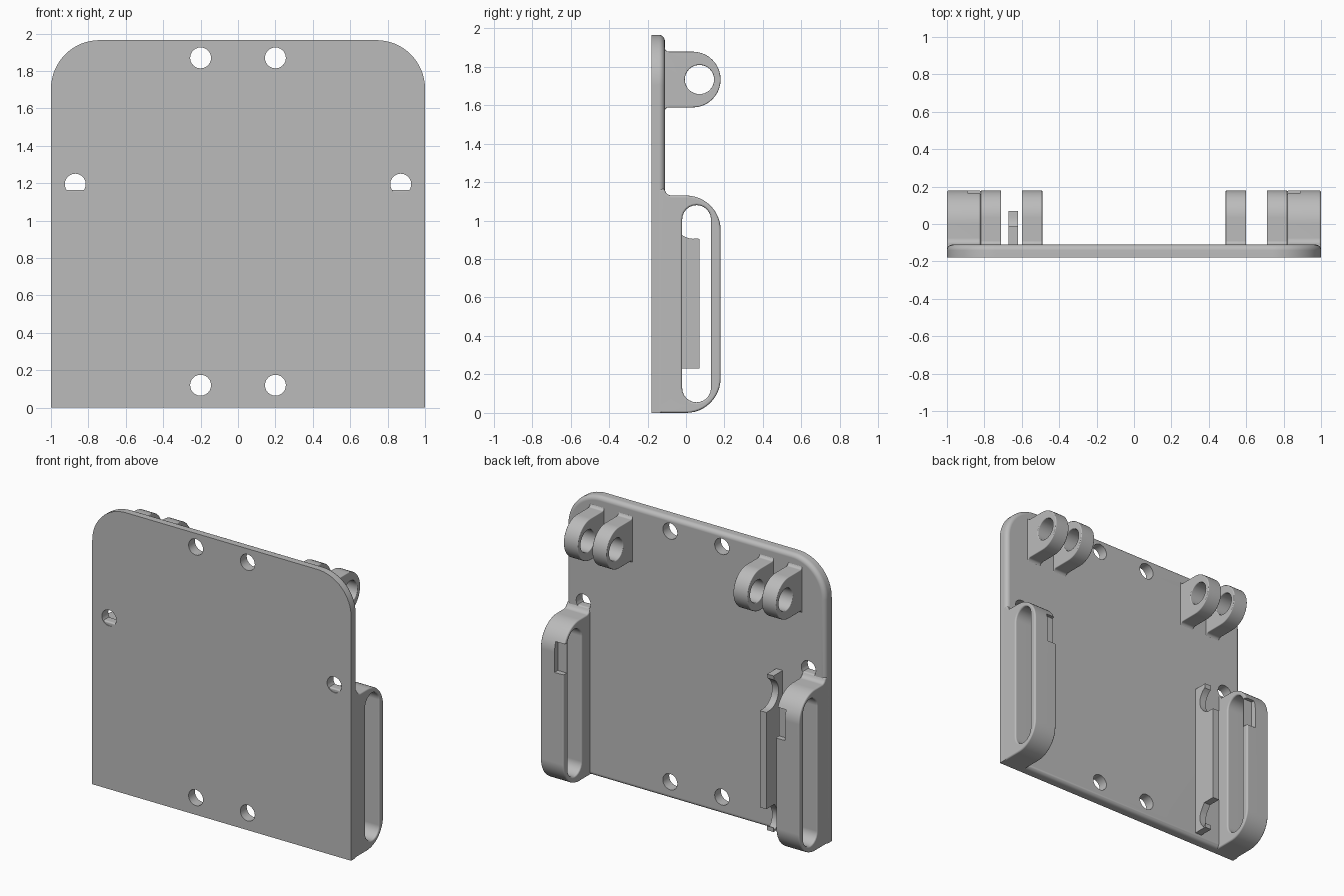
import bpy, bmesh
from math import cos, sin, radians
from mathutils import Vector

if "Cube" in bpy.data.objects:
    bpy.data.objects.remove(bpy.data.objects["Cube"], do_unlink=True)

grey = bpy.data.materials.new("plain grey")
grey.use_nodes = True
grey.diffuse_color = (0.5, 0.5, 0.5, 1)
grey.node_tree.nodes["Principled BSDF"].inputs["Base Color"].default_value = (0.5, 0.5, 0.5, 1)

FRONT, FACE, BACK = -0.18, -0.11, 0.18   # plate front, plate rear, rearmost tip


def arc(cx, cy, r, start, end, n=12):
    """Points along an arc, angles in degrees."""
    angles = [radians(start + (end - start) * i / n) for i in range(n + 1)]
    return [(cx + r * cos(a), cy + r * sin(a)) for a in angles]


def prism(name, points, axis, low, high, rear_bevel=0):
    """Extrude a 2D profile along x (profile in y, z) or y (profile in x, z)."""
    place = (lambda p, d: Vector((d, *p))) if axis == "x" else (lambda p, d: Vector((p[0], d, p[1])))
    bm = bmesh.new()
    face = bm.faces.new([bm.verts.new(place(p, low)) for p in points])
    grown = bmesh.ops.extrude_face_region(bm, geom=[face], use_keep_orig=True)["geom"]
    moved = [g for g in grown if isinstance(g, bmesh.types.BMVert)]
    bmesh.ops.translate(bm, verts=moved, vec=place((0, 0), high - low))
    bmesh.ops.recalc_face_normals(bm, faces=bm.faces)
    if rear_bevel:
        rim = [e for e in bm.edges if all(abs(v.co.y - high) < 1e-5 for v in e.verts)]
        bmesh.ops.bevel(bm, geom=rim, offset=rear_bevel, segments=5, profile=0.5, affect="EDGES")
    mesh = bpy.data.meshes.new(name)
    bm.to_mesh(mesh)
    bm.free()
    mesh.materials.append(grey)
    obj = bpy.data.objects.new(name, mesh)
    bpy.context.collection.objects.link(obj)
    return obj


def bake(obj):
    graph = bpy.context.evaluated_depsgraph_get()
    mesh = bpy.data.meshes.new_from_object(obj.evaluated_get(graph))
    obj.modifiers.clear()
    obj.data = mesh


def cut(obj, *cutters):
    for cutter in cutters:
        mod = obj.modifiers.new("cut", "BOOLEAN")
        mod.operation, mod.solver, mod.object = "DIFFERENCE", "EXACT", cutter
    bake(obj)
    for cutter in cutters:
        bpy.data.objects.remove(cutter, do_unlink=True)


def soften(obj, width):
    mod = obj.modifiers.new("soft edges", "BEVEL")
    mod.width, mod.segments = width, 3
    mod.limit_method, mod.angle_limit = "ANGLE", radians(40)
    bake(obj)


def finish(obj):
    bpy.ops.object.select_all(action="DESELECT")
    obj.select_set(True)
    bpy.context.view_layer.objects.active = obj
    bpy.ops.object.shade_smooth_by_angle(angle=radians(35))
    mod = obj.modifiers.new("clean shading", "WEIGHTED_NORMAL")
    mod.keep_sharp = True


# Back plate with rounded upper corners and six screw holes
TOP, R = 1.965, 0.26
outline = [(-1, 0), (1, 0)] + arc(1 - R, TOP - R, R, 0, 90, 16) + arc(R - 1, TOP - R, R, 90, 180, 16)
plate = prism("plate", outline, "y", FRONT, FACE, rear_bevel=0.03)
holes = [prism("hole", arc(s * x, z, 0.056, 0, 345, 23), "y", FRONT - 0.1, FACE + 0.1)
         for s in (-1, 1) for x, z in ((0.2, 1.87), (0.87, 1.195), (0.2, 0.12))]
cut(plate, *holes)
finish(plate)

# Hinge lug profile: root fillets and a rounded tip
lug_mid, lug_r = 1.733, 0.145
lug = ([(FACE - 0.02, lug_mid - lug_r - 0.02)]
       + arc(FACE + 0.02, lug_mid - lug_r - 0.02, 0.02, 180, 90, 4)
       + arc(BACK - lug_r, lug_mid, lug_r, -90, 90, 20)
       + arc(FACE + 0.02, lug_mid + lug_r + 0.02, 0.02, 270, 180, 4)
       + [(FACE - 0.02, lug_mid + lug_r + 0.02)])

# Side loop profile, its long slot, and the rear pocket
H, LR = 1.13, 0.18
loop = ([(FRONT + 0.005, 0)] + arc(BACK - LR, LR, LR, -90, 0)
        + arc(BACK - LR, H - LR, LR, 0, 90)
        + arc(FACE + 0.035, H + 0.035, 0.035, 270, 180, 5)
        + [(FRONT + 0.005, H + 0.035)])
slot = arc(0.055, 0.13, 0.075, 180, 360) + arc(0.055, 1.005, 0.075, 0, 180)

for side, word in ((-1, "right"), (1, "left")):
    def span(a, b):
        return sorted((side * a, side * b))

    for where, a, b in (("inner", 0.49, 0.60), ("outer", 0.71, 0.82)):
        obj = prism(f"{word}_{where}_lug", lug, "x", *span(a, b))
        cut(obj, prism("bore", arc(0.07, lug_mid, 0.076, 0, 348, 29), "x", *span(a - 0.05, b + 0.05)))
        soften(obj, 0.006)
        finish(obj)

    obj = prism(f"{word}_side_loop", loop, "x", *span(0.82, 1))
    cut(obj, prism("slot", slot, "x", *span(0.7, 1.1)))
    soften(obj, 0.012)
    pocket = [(0.143, 0.81), (0.3, 0.81), (0.3, 1.02), (0.143, 1.02)]
    cut(obj, prism("pocket", pocket, "x", *span(0.7, 0.89)))
    finish(obj)

# Latch rail beside the right loop, with a hollow and a hook at each end
rail = ([(FACE - 0.02, 0.04), (-0.01, 0.04), (-0.01, 0.07)]
        + arc(0.04, 0.13, 0.105, 232, 112, 10)[:8]
        + [(-0.02, 0.23), (0.07, 0.23), (0.07, 0.905)]
        + arc(0.04, 1.01, 0.105, 278, 122, 14)
        + [(-0.01, 1.13), (FACE - 0.02, 1.13)])
finish(prism("latch_rail", rail, "x", -0.67, -0.62))
